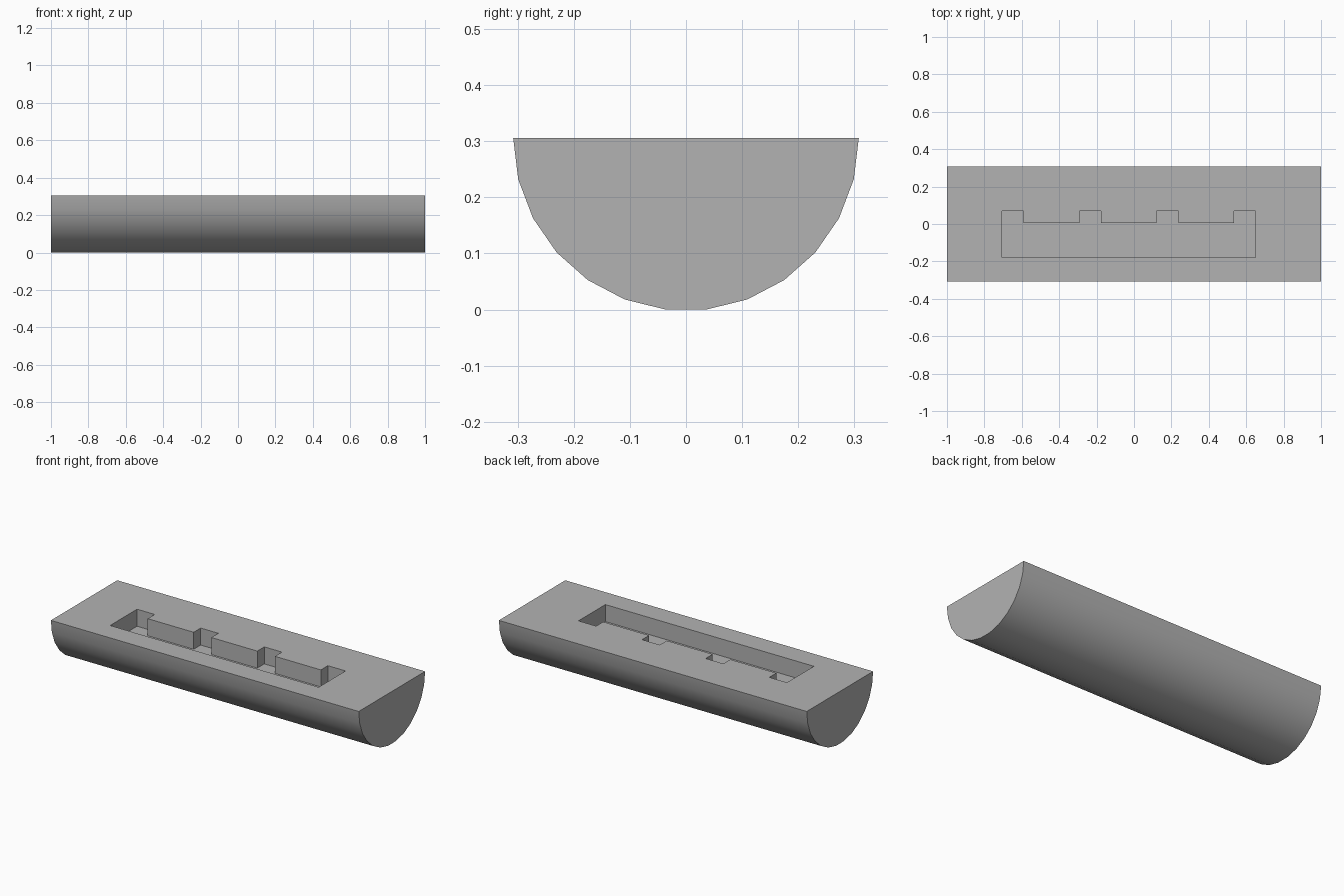
import bpy, bmesh, math
from mathutils import Vector

old = bpy.data.objects.get("Cube")
if old:
    bpy.data.objects.remove(old, do_unlink=True)

RADIUS, TOP = 0.308, 0.306
POCKET_DEPTH = 0.10
SIDES = 13


def prism(name, points, direction):
    """Extrude a closed outline of points along a direction."""
    bm = bmesh.new()
    face = bm.faces.new([bm.verts.new(p) for p in points])
    out = bmesh.ops.extrude_face_region(bm, geom=[face])
    moved = [v for v in out["geom"] if isinstance(v, bmesh.types.BMVert)]
    bmesh.ops.translate(bm, verts=moved, vec=Vector(direction))
    bmesh.ops.recalc_face_normals(bm, faces=bm.faces)
    mesh = bpy.data.meshes.new(name)
    bm.to_mesh(mesh)
    bm.free()
    obj = bpy.data.objects.new(name, mesh)
    bpy.context.collection.objects.link(obj)
    return obj


# Plain grey material
grey = bpy.data.materials.new("plain_grey")
grey.use_nodes = True
colour = (0.45, 0.45, 0.45, 1)
grey.diffuse_color = colour
grey.node_tree.nodes["Principled BSDF"].inputs["Base Color"].default_value = colour

# Half-round bar with a flat top
arc = [math.pi * (1 + i / SIDES) for i in range(SIDES + 1)]
bar = prism("half_round_bar",
            [(-1, RADIUS * math.cos(a), TOP + RADIUS * math.sin(a)) for a in arc],
            (2, 0, 0))
bar.data.materials.append(grey)

# Comb-shaped pocket outline: a long slot with four notches at the back
FRONT, BACK, NOTCH_BACK, NOTCH_WIDTH = -0.18, 0.005, 0.07, 0.115
notches = [-0.705 + i * 0.4133 for i in range(4)]
outline = [(notches[-1] + NOTCH_WIDTH, FRONT), (notches[0], FRONT)]
for x in notches:
    outline += [(x, BACK), (x, NOTCH_BACK),
                (x + NOTCH_WIDTH, NOTCH_BACK), (x + NOTCH_WIDTH, BACK)]
# The outer ends run straight from the front to the notch backs
del outline[2], outline[-1]
cutter = prism("pocket_cutter", [(x, y, TOP - POCKET_DEPTH) for x, y in outline],
               (0, 0, POCKET_DEPTH + 0.1))
cutter.data.materials.append(grey)
cutter.hide_render = True
cutter.hide_viewport = False
cutter.display_type = 'WIRE'

# Cut the pocket, then bake the result into the bar
cut = bar.modifiers.new("pocket", 'BOOLEAN')
cut.operation = 'DIFFERENCE'
cut.solver = 'EXACT'
cut.object = cutter
bpy.ops.object.select_all(action='DESELECT')
bpy.context.view_layer.objects.active = bar
bar.select_set(True)
bpy.ops.object.modifier_apply(modifier=cut.name)
bpy.data.objects.remove(cutter, do_unlink=True)

# Smooth the round underside, keeping the other edges crisp
bpy.ops.object.shade_smooth_by_angle(angle=math.radians(30))
